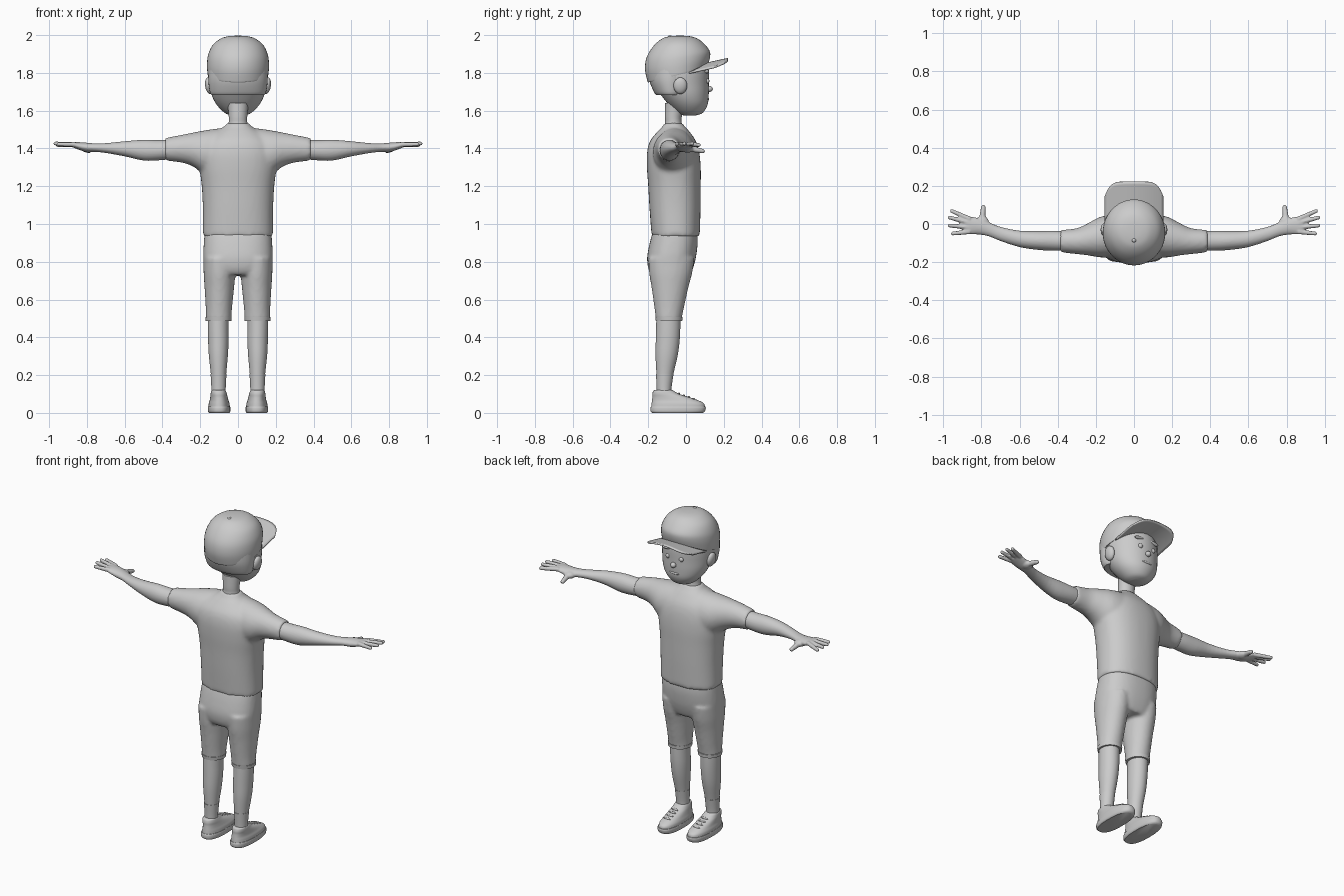
import bpy, bmesh, math
from mathutils import Vector, Matrix

grey = bpy.data.materials.new("plain_grey")
grey.diffuse_color = (0.6, 0.6, 0.6, 1)


def loft(bm, rings, axis="z", n=32, p=2.0, sub=4):
    """Smooth stack of oval rings: (position, centre, half width, low, high, tilt)."""
    R = [tuple(r) + (0,) * (6 - len(r)) for r in rings]
    fine = []
    for i in range(len(R) - 1):
        a, b, c, d = R[max(i - 1, 0)], R[i], R[i + 1], R[min(i + 2, len(R) - 1)]
        for k in range(sub):
            t = k / sub
            fine.append([0.5 * (2 * q + (s - o) * t + (2 * o - 5 * q + 4 * s - u) * t * t
                                + (3 * q - o - 3 * s + u) * t ** 3)
                         for o, q, s, u in zip(a, b, c, d)])
    fine.append(R[-1])
    loops = []
    for pos, ca, ra, lo, hi, tilt in fine:
        loop = []
        for j in range(n):
            w = 2 * math.pi * j / n
            c, s = math.cos(w), math.sin(w)
            u = ca + ra * math.copysign(abs(c) ** (2 / p), c)
            dv = (hi - lo) / 2 * math.copysign(abs(s) ** (2 / p), s)
            v = (lo + hi) / 2 + dv
            co = (u, v, pos + tilt * dv) if axis == "z" else (pos, u, v)
            loop.append(bm.verts.new(co))
        loops.append(loop)
    for l0, l1 in zip(loops, loops[1:]):
        for j in range(n):
            bm.faces.new((l0[j], l0[(j + 1) % n], l1[(j + 1) % n], l1[j]))
    bm.faces.new(loops[0][::-1])
    bm.faces.new(loops[-1])


def ball(bm, centre, size, rot=0.0):
    m = Matrix.Translation(centre) @ Matrix.Rotation(rot, 4, "Y") @ Matrix.Diagonal((*size, 1))
    bmesh.ops.create_uvsphere(bm, u_segments=20, v_segments=12, radius=1, matrix=m)


def tube(bm, a, b, ra, rb):
    """Tapered finger with a round tip."""
    a, b = Vector(a), Vector(b)
    m = Matrix.Translation((a + b) / 2) @ (b - a).to_track_quat("Z", "Y").to_matrix().to_4x4()
    bmesh.ops.create_cone(bm, cap_ends=True, segments=14, radius1=ra, radius2=rb,
                          depth=(b - a).length, matrix=m)
    ball(bm, b, (rb, rb, rb))


def finish(bm, name, mirror=False, voxel=0, smooth=0, thick=0):
    bmesh.ops.recalc_face_normals(bm, faces=bm.faces)
    me = bpy.data.meshes.new(name)
    bm.to_mesh(me)
    bm.free()
    me.materials.append(grey)
    ob = bpy.data.objects.new(name, me)
    bpy.context.collection.objects.link(ob)
    bpy.ops.object.select_all(action="DESELECT")
    ob.select_set(True)
    bpy.context.view_layer.objects.active = ob
    bpy.ops.object.shade_smooth_by_angle(angle=math.radians(40))
    if voxel:
        m = ob.modifiers.new("blend", "REMESH")
        m.mode, m.voxel_size, m.use_smooth_shade = "VOXEL", voxel, True
        m = ob.modifiers.new("soften", "SMOOTH")
        m.factor, m.iterations = 0.5, smooth
    if thick:
        m = ob.modifiers.new("thickness", "SOLIDIFY")
        m.thickness, m.offset = thick, 0
    if mirror:
        m = ob.modifiers.new("mirror", "MIRROR")
        m.use_mirror_merge = False
    return ob


def part(name, rings, mirror=False, **kw):
    bm = bmesh.new()
    loft(bm, rings, **kw)
    return finish(bm, name, mirror)


# Head and neck
part("head", [(1.574, 0, .035, -.01, .05), (1.588, 0, .07, -.045, .088), (1.63, 0, .112, -.09, .114),
              (1.68, 0, .138, -.13, .12), (1.74, 0, .15, -.17, .121), (1.82, 0, .154, -.19, .12),
              (1.90, 0, .13, -.17, .1)], n=40)
part("neck", [(1.47, 0, .062, -.13, -.01), (1.53, 0, .05, -.112, -.022), (1.57, 0, .049, -.112, -.022),
              (1.64, 0, .055, -.11, 0)])
part("hair", [(1.682, 0, .139, -.156, .0), (1.70, 0, .149, -.17, .01), (1.76, 0, .157, -.194, .03),
              (1.83, 0, .157, -.2, .05)], n=40)
bm = bmesh.new()
ball(bm, (.154, -.03, 1.732), (.02, .036, .044), .15)
finish(bm, "ear", True)

# Face
bm = bmesh.new()
ball(bm, (.046, .112, 1.757), (.014, .012, .014))
finish(bm, "eye", True)
bm = bmesh.new()
ball(bm, (.052, .11, 1.808), (.034, .012, .010), .12)
finish(bm, "eyebrow", True)
bm = bmesh.new()
ball(bm, (0, .124, 1.715), (.017, .018, .016))
finish(bm, "nose")
bm = bmesh.new()
ball(bm, (0, .114, 1.662), (.034, .009, .008))
finish(bm, "mouth")

# Cap
part("cap_crown", [(1.788, 0, .160, -.2, .11, .25), (1.80, 0, .162, -.205, .115, .25),
                   (1.85, 0, .164, -.217, .127, .18), (1.90, 0, .157, -.208, .125, .10),
                   (1.95, 0, .132, -.170, .095, .04), (1.982, 0, .09, -.125, .06, 0),
                   (1.994, 0, .05, -.085, .02, 0), (1.997, 0, .01, -.045, -.02, 0)], n=48)
bm = bmesh.new()
ball(bm, (0, -.085, 1.992), (.011, .011, .007))
finish(bm, "cap_button")
bm = bmesh.new()
grid = []
for i in range(25):
    u = -1 + i / 12
    back, front = -.04 + .145 * math.sqrt(1 - .85 * u * u), .222 - .075 * u ** 6
    row = []
    for k in range(9):
        y = back + (front - back) * k / 8
        row.append(bm.verts.new((.152 * u, y, 1.837 + .22 * (y - .05) - .03 * u * u)))
    grid.append(row)
for r0, r1 in zip(grid, grid[1:]):
    for k in range(8):
        bm.faces.new((r0[k], r1[k], r1[k + 1], r0[k + 1]))
finish(bm, "cap_brim", thick=.009)

# Shirt: body and sleeves blended together
bm = bmesh.new()
loft(bm, [(.935, 0, .186, -.182, .073), (1.08, 0, .186, -.193, .077), (1.2, 0, .192, -.2, .078),
          (1.3, 0, .204, -.207, .078), (1.38, 0, .205, -.206, .07), (1.44, 0, .18, -.19, .052),
          (1.49, 0, .115, -.15, .018), (1.515, 0, .074, -.125, -.005), (1.535, 0, .058, -.115, -.02)],
     p=2.3, n=48)
half = [(.385, -.09, .059, 1.335, 1.456), (.3, -.09, .068, 1.325, 1.472), (.24, -.08, .085, 1.305, 1.484),
        (.17, -.068, .108, 1.26, 1.497), (.08, -.06, .11, 1.25, 1.508)]
loft(bm, half + [(-r[0],) + r[1:] for r in half[::-1]], axis="x")
finish(bm, "shirt", voxel=.011, smooth=6)

# Shorts: hips and two legs blended together
bm = bmesh.new()
loft(bm, [(.96, 0, .176, -.175, .06), (.9, 0, .181, -.192, .062), (.82, 0, .184, -.206, .052),
          (.76, 0, .176, -.198, .035), (.73, 0, .14, -.18, .02)], p=2.4, n=48)
for s in (1, -1):
    loft(bm, [(.82, s * .098, .085, -.2, .045), (.74, s * .098, .084, -.195, .033),
              (.66, s * .099, .078, -.182, .012), (.56, s * .101, .07, -.168, -.01),
              (.515, s * .102, .068, -.162, -.02), (.49, s * .102, .068, -.16, -.022)])
finish(bm, "shorts", voxel=.01, smooth=5)
part("shorts_cuff", [(.487, .103, .068, -.16, -.02), (.508, .103, .07, -.163, -.018)], True)

# Legs and socks
part("leg", [(.56, .104, .056, -.155, -.03), (.46, .105, .055, -.158, -.03), (.38, .104, .054, -.16, -.034),
             (.3, .104, .05, -.161, -.045), (.2, .103, .04, -.156, -.068), (.13, .103, .036, -.152, -.08),
             (.07, .103, .036, -.152, -.08)], True)
part("sock", [(.205, .103, .042, -.159, -.066), (.13, .103, .038, -.155, -.077),
              (.08, .103, .038, -.155, -.077)], True)

# Shoes
part("shoe_sole", [(0, .1, .054, -.18, .09), (.008, .1, .059, -.187, .1), (.025, .1, .060, -.188, .105),
                   (.034, .1, .058, -.185, .103)], True, p=2.5, n=40)
part("shoe_upper", [(.03, .1, .057, -.184, .1), (.05, .1, .055, -.182, .095), (.066, .1, .05, -.18, .066),
                    (.084, .101, .046, -.178, .015), (.1, .102, .043, -.178, -.035),
                    (.115, .103, .039, -.174, -.062), (.12, .103, .034, -.168, -.07)], True, p=2.3, n=40)
bm = bmesh.new()
for k in range(4):
    ball(bm, (.102, -.038 + .026 * k, .101 - .009 * k), (.024, .007, .006))
finish(bm, "shoe_lace", True)

# Arm with hand
bm = bmesh.new()
loft(bm, [(.34, -.09, .05, 1.345, 1.446), (.42, -.088, .052, 1.337, 1.444), (.5, -.086, .05, 1.336, 1.446),
          (.6, -.078, .043, 1.358, 1.438), (.7, -.052, .037, 1.376, 1.428), (.76, -.028, .037, 1.382, 1.427),
          (.81, -.013, .043, 1.383, 1.431), (.86, -.008, .046, 1.4, 1.434), (.885, -.008, .042, 1.41, 1.432)],
     axis="x")
for y0, x1, y1, z1 in ((.026, .955, .068, 1.418), (.005, .967, .034, 1.426),
                       (-.018, .967, -.008, 1.426), (-.04, .95, -.05, 1.422)):
    tube(bm, (.86, y0, 1.421), (x1, y1, z1), .0135, .0105)
ball(bm, (.795, .008, 1.4), (.035, .035, .022))
tube(bm, (.798, .01, 1.402), (.79, .088, 1.386), .018, .0125)
finish(bm, "arm", True, voxel=.005, smooth=4)
